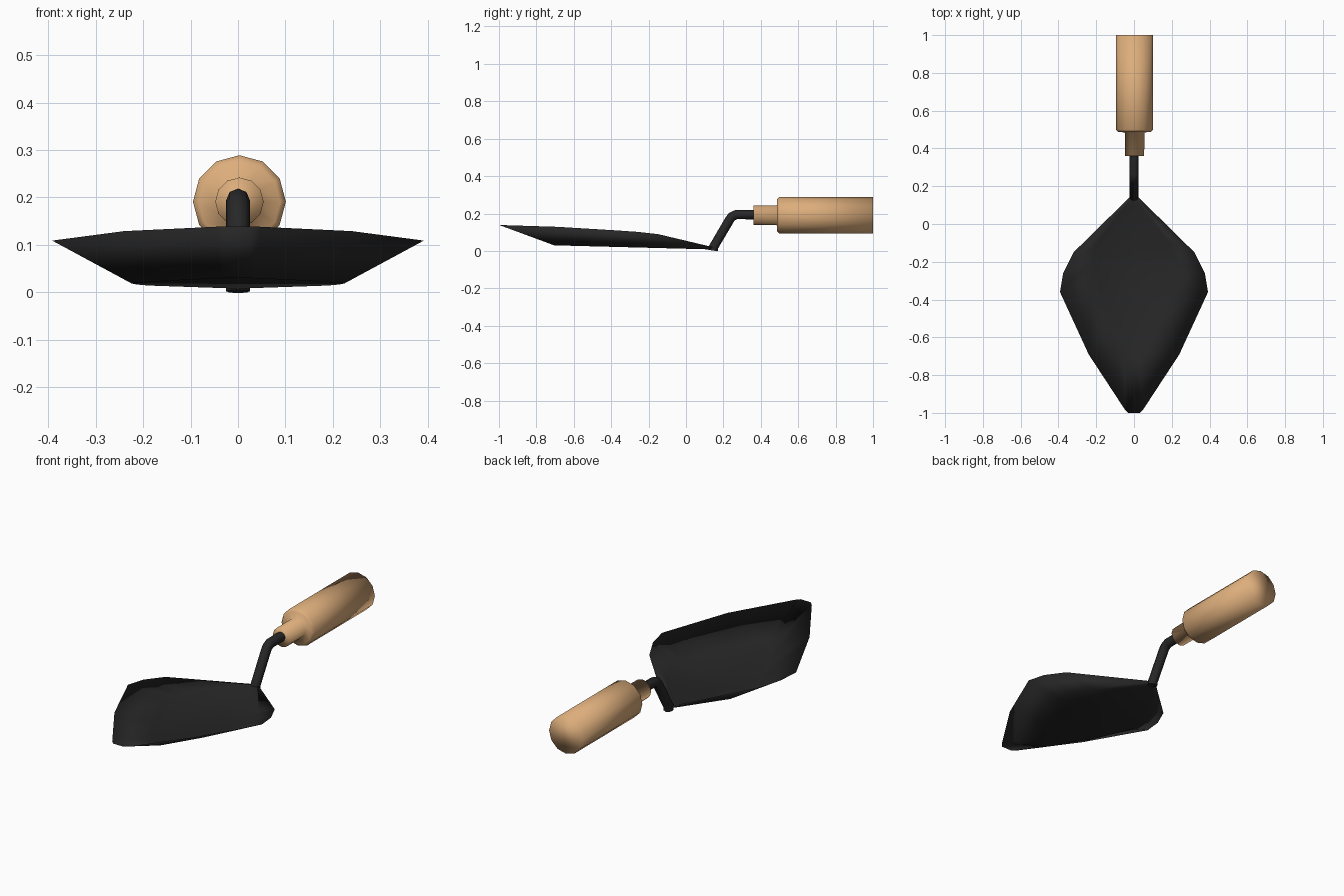
import bpy, bmesh
from math import sin, cos, pi

if "Cube" in bpy.data.objects:
    bpy.data.objects.remove(bpy.data.objects["Cube"])


def material(name, rgb):
    m = bpy.data.materials.new(name)
    m.diffuse_color = (*rgb, 1)
    m.use_nodes = True
    m.node_tree.nodes["Principled BSDF"].inputs["Base Color"].default_value = m.diffuse_color
    return m


steel = material("dark_steel", (0.02, 0.02, 0.02))
wood = material("wood", (0.72, 0.42, 0.20))


def finish(bm, name, mat):
    bmesh.ops.recalc_face_normals(bm, faces=bm.faces)
    for f in bm.faces:
        f.smooth = True
    me = bpy.data.meshes.new(name)
    bm.to_mesh(me)
    bm.free()
    me.materials.append(mat)
    ob = bpy.data.objects.new(name, me)
    bpy.context.collection.objects.link(ob)
    return ob


# Blade: thin dish, raised rim around a sloping flat floor
rim = [(0.02, 0.145, 0.02), (0.32, -0.15, 0.09), (0.375, -0.26, 0.102),
       (0.392, -0.36, 0.109), (0.24, -0.69, 0.129), (0.05, -0.98, 0.138),
       (0.03, -1.0, 0.139)]
floor = [(0.02, 0.125), (0.19, -0.10), (0.215, -0.19), (0.225, -0.28),
         (0.14, -0.50), (0.035, -0.69), (0.02, -0.705)]


def mirrored(half):
    return half + [(-p[0], *p[1:]) for p in reversed(half)]


bm = bmesh.new()
rim_v = [bm.verts.new(p) for p in mirrored(rim)]
n = len(rim_v)
for lift in (0.0, 0.012):
    base = [(x, y, 0.008 - 0.026 * (y - 0.14) + lift) for x, y in floor]
    ring = [bm.verts.new(p) for p in mirrored(base)]
    for i in range(n):
        j = (i + 1) % n
        bm.faces.new((rim_v[i], rim_v[j], ring[j], ring[i]))
    bm.faces.new(ring)
finish(bm, "blade", steel)

# Bent neck rod
cu = bpy.data.curves.new("neck", 'CURVE')
cu.dimensions = '3D'
cu.bevel_depth = 0.025
cu.bevel_resolution = 2
cu.use_fill_caps = True
path = [(0.145, 0.002), (0.148, 0.022), (0.232, 0.165), (0.245, 0.183),
        (0.268, 0.194), (0.40, 0.194)]
sp = cu.splines.new('POLY')
sp.points.add(len(path) - 1)
for pt, (y, z) in zip(sp.points, path):
    pt.co = (0, y, z, 1)
cu.materials.append(steel)
neck = bpy.data.objects.new("neck", cu)
bpy.context.collection.objects.link(neck)

# Twelve-sided wooden handle with collar, lathed along y
profile = [(0.36, 0.051), (0.485, 0.052), (0.487, 0.086), (0.50, 0.098), (1.0, 0.098)]
bm = bmesh.new()
rings = [[bm.verts.new((0.003 + r * sin(k * pi / 6), y, 0.191 + r * cos(k * pi / 6)))
          for k in range(12)] for y, r in profile]
for a, b in zip(rings, rings[1:]):
    for k in range(12):
        j = (k + 1) % 12
        bm.faces.new((a[k], a[j], b[j], b[k]))
bm.faces.new(rings[0])
bm.faces.new(rings[-1])
finish(bm, "handle", wood)
